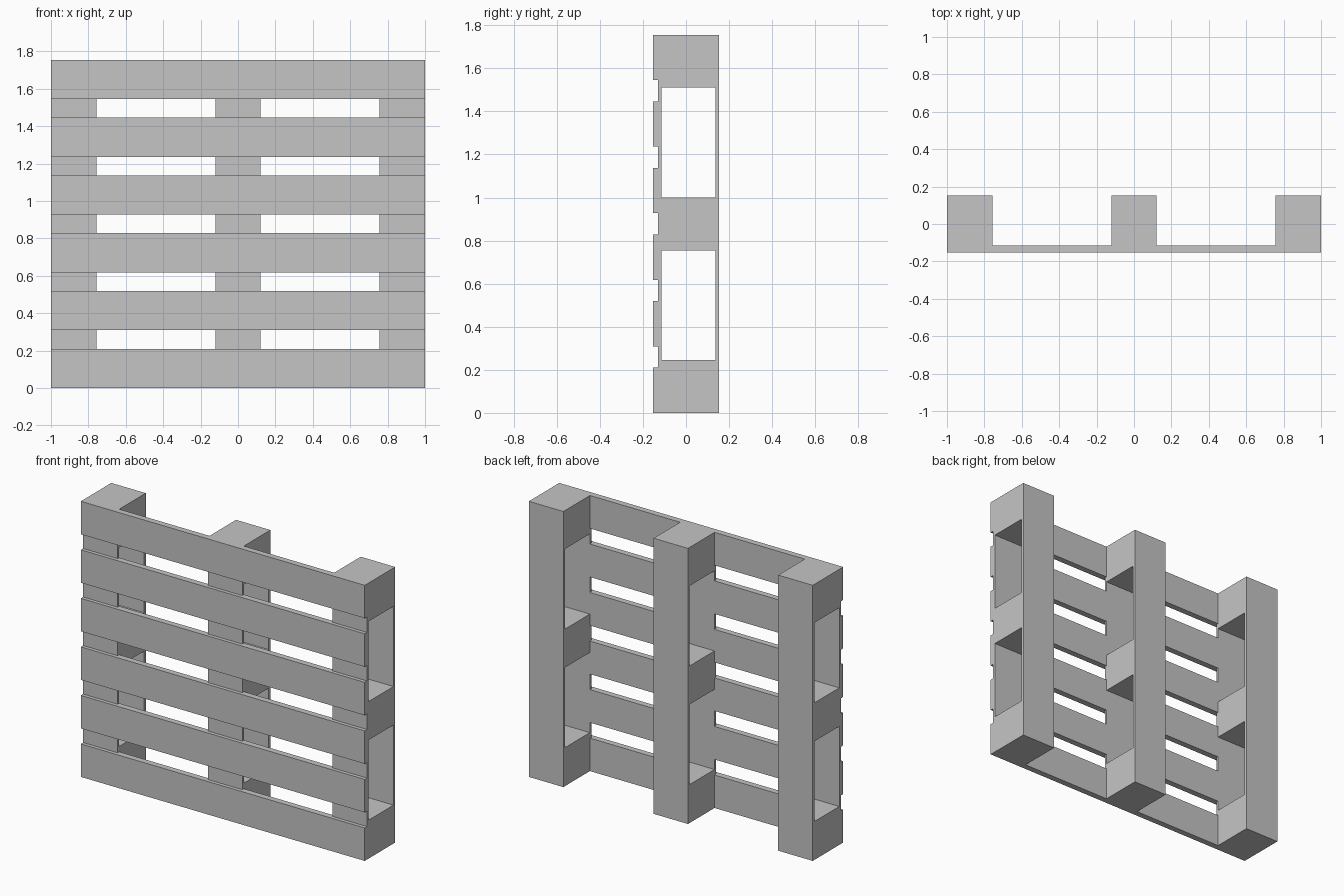
import bpy

cube = bpy.data.objects.get("Cube")
if cube:
    bpy.data.objects.remove(cube, do_unlink=True)

grey = bpy.data.materials.new("light_grey")
grey.use_nodes = True
colour = (0.56, 0.56, 0.56, 1)
grey.diffuse_color = colour
grey.node_tree.nodes["Principled BSDF"].inputs["Base Color"].default_value = colour


def box(name, x, y, z):
    """Box from (low, high) ranges on each axis."""
    bpy.ops.mesh.primitive_cube_add(size=1, location=[sum(r) / 2 for r in (x, y, z)])
    ob = bpy.context.object
    ob.name = name
    ob.scale = [r[1] - r[0] for r in (x, y, z)]
    bpy.ops.object.transform_apply(location=False, rotation=False, scale=True)
    ob.data.materials.append(grey)


HEIGHT = 1.755
SLAT, SLATS = 0.21, 6
PITCH = (HEIGHT - SLAT) / (SLATS - 1)
BLOCK = 0.245
FRONT, RECESS, INNER, RUNNER, BACK = -0.153, -0.13, -0.114, 0.136, 0.153
columns = {"right": (-1, -0.757), "middle": (-0.121, 0.121), "left": (0.757, 1)}

# Deck slats across the front
for i in range(SLATS):
    low = i * PITCH
    box(f"deck_slat_{i + 1}", (-1, 1), (FRONT, INNER), (low, low + SLAT))

for side, x in columns.items():
    # Recessed stringer pieces between the slats
    for i in range(SLATS - 1):
        low = i * PITCH + SLAT
        box(f"{side}_stringer_{i + 1}", x, (RECESS, INNER), (low, low + PITCH - SLAT))
    # Spacer blocks
    for i, part in enumerate(("bottom", "centre", "top")):
        low = i * (HEIGHT - BLOCK) / 2
        box(f"{side}_{part}_block", x, (INNER, RUNNER), (low, low + BLOCK))
    # Back runner board
    box(f"{side}_runner", x, (RUNNER, BACK), (0, HEIGHT))
